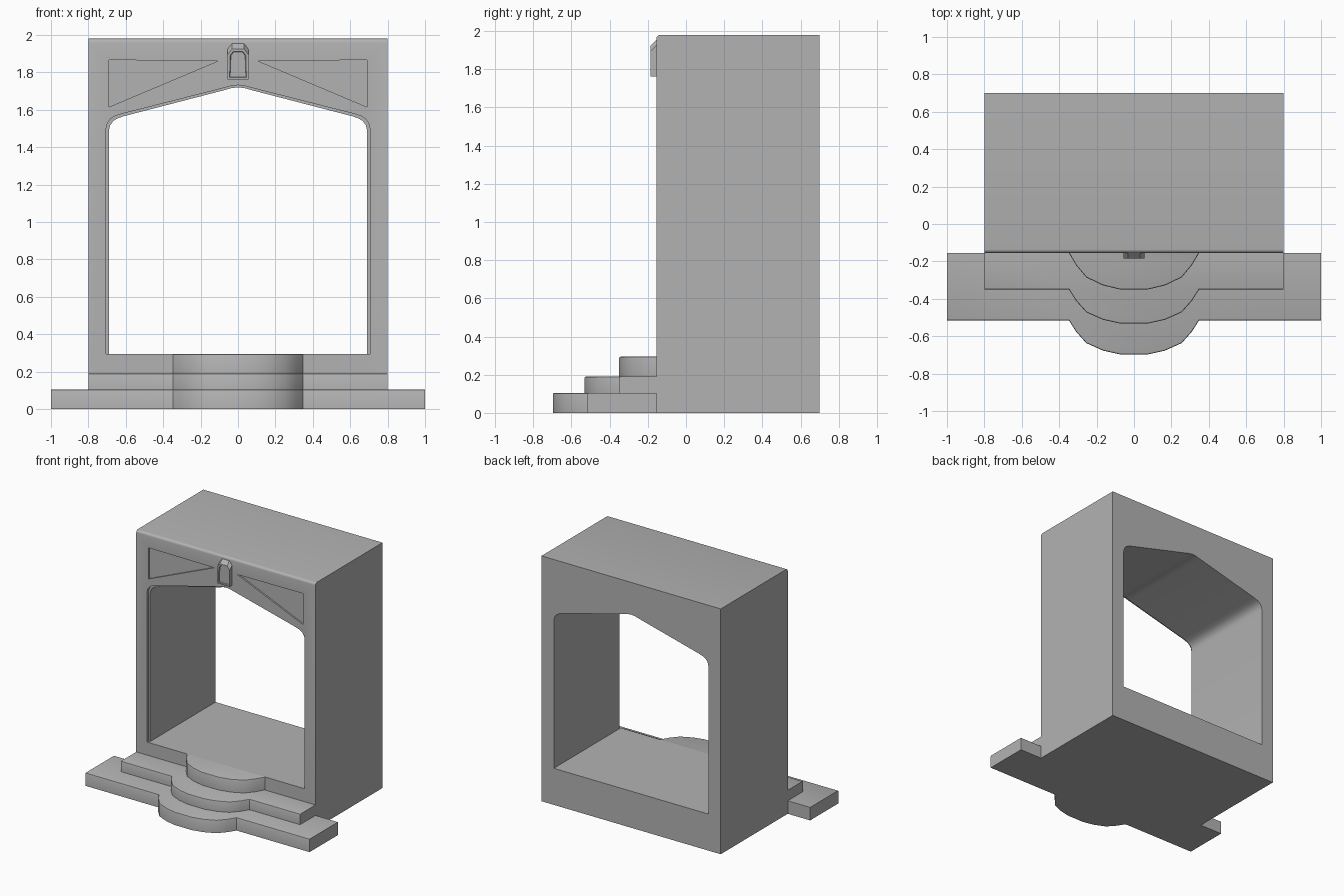
import bpy, bmesh, math
from mathutils import Vector

cube = bpy.data.objects.get("Cube")
if cube:
    bpy.data.objects.remove(cube, do_unlink=True)

stone = bpy.data.materials.new("grey stone")
stone.use_nodes = True
GREY = (0.45, 0.45, 0.45, 1)
stone.diffuse_color = GREY
stone.node_tree.nodes["Principled BSDF"].inputs["Base Color"].default_value = GREY

FACE, BACK = -0.155, 0.70      # front and back planes of the surround
SILL = 0.295
PLANES = {"xy": lambda u, v, w: (u, v, w),
          "xz": lambda u, v, w: (u, w, v),
          "yz": lambda u, v, w: (w, u, v)}


def prism(name, points, plane, start, end, edit=None):
    """Extrude a flat outline between two positions on the third axis."""
    place = PLANES[plane]
    bm = bmesh.new()
    ends = [[bm.verts.new(place(u, v, w)) for u, v in points] for w in (start, end)]
    for ring in ends:
        bm.faces.new(ring)
    n = len(points)
    for i in range(n):
        j = (i + 1) % n
        bm.faces.new((ends[0][i], ends[0][j], ends[1][j], ends[1][i]))
    bmesh.ops.recalc_face_normals(bm, faces=bm.faces)
    if edit:
        edit(bm)
    mesh = bpy.data.meshes.new(name)
    bm.to_mesh(mesh)
    bm.free()
    mesh.materials.append(stone)
    obj = bpy.data.objects.new(name, mesh)
    bpy.context.collection.objects.link(obj)
    return obj


def select(obj):
    bpy.ops.object.select_all(action="DESELECT")
    obj.select_set(True)
    bpy.context.view_layer.objects.active = obj


def cut(obj, cutter):
    cutter.hide_render = True
    mod = obj.modifiers.new("cut", "BOOLEAN")
    mod.operation, mod.solver, mod.object = "DIFFERENCE", "EXACT", cutter
    select(obj)
    bpy.ops.object.modifier_apply(modifier=mod.name)
    bpy.data.objects.remove(cutter, do_unlink=True)


def smooth(obj):
    select(obj)
    bpy.ops.object.shade_smooth_by_angle(angle=math.radians(35))


def mirrored(half):
    """Right half outline, listed towards the middle, completed on the left."""
    return half + [(-x, y) for x, y in reversed(half) if x > 0]


# Surround block, with a rounded top front edge
top, radius = 1.98, 0.02
arc = [(FACE + radius * (1 - math.cos(a)), top - radius * (1 - math.sin(a)))
       for a in (math.pi / 2 * i / 4 for i in range(5))]
surround = prism("surround", [(BACK, 0), (FACE, 0)] + arc + [(BACK, top)], "yz", -0.8, 0.8)

# Arched opening and the shallow rebate around its front
arch = [(0.69, SILL), (0.69, 1.49), (0.683, 1.518), (0.667, 1.54), (0.645, 1.554),
        (0.61, 1.566), (0.07, 1.706), (0.035, 1.716), (0, 1.72)]
rebate = [(x * 1.021, z if z == SILL else z + 0.012) for x, z in arch]
cut(surround, prism("opening_cutter", mirrored(arch), "xz", -0.5, 1))
cut(surround, prism("rebate_cutter", mirrored(rebate), "xz", -0.5, FACE + 0.02))

# Sunken triangular panels
for side in (-1, 1):
    panel = [(side * x, z) for x, z in ((0.105, 1.862), (0.69, 1.866), (0.69, 1.615))]
    cut(surround, prism("panel_cutter", panel, "xz", -0.5, FACE + 0.012))
smooth(surround)


# Keystone with a sloped head and a sunken front panel
def shape_keystone(bm):
    for v in bm.verts:
        if v.co.z > 1.9 and v.co.y < FACE - 0.01:
            v.co.z -= 0.03
    front = [f for f in bm.faces if f.normal.y < -0.9]
    bmesh.ops.inset_region(bm, faces=front, thickness=0.014, depth=0)
    bmesh.ops.inset_region(bm, faces=front, thickness=0.004, depth=-0.008)


prism("keystone", mirrored([(0.055, 1.762), (0.055, 1.925), (0.032, 1.955)]),
      "xz", FACE, FACE - 0.03, shape_keystone)


# Bowed steps with softened top edges
def soften(bm):
    high = max(v.co.z for v in bm.verts)
    rim = [e for e in bm.edges
           if all(v.co.z > high - 0.001 for v in e.verts)
           and any(v.co.y < FACE - 0.001 for v in e.verts)
           and not (abs(e.verts[0].co.x - e.verts[1].co.x) < 0.001)]
    bmesh.ops.bevel(bm, geom=rim, offset=0.008, segments=2, profile=0.5, affect="EDGES")


BOW = [(0.348, 0), (0.31, 0.06), (0.255, 0.122), (0.165, 0.162), (0.075, 0.182)]


def step(name, half_width, edge, low, high, depth=1):
    half = [(half_width, FACE), (half_width, edge)] if half_width else []
    half += [(x, edge - d * depth) for x, d in BOW]
    smooth(prism(name, mirrored(half), "xy", low, high, soften))


step("bottom_step", 1.0, -0.515, 0, 0.105)
step("middle_step", 0.8, -0.35, 0.105, 0.19)
step("top_step", 0, FACE, 0.19, SILL, 1.07)
